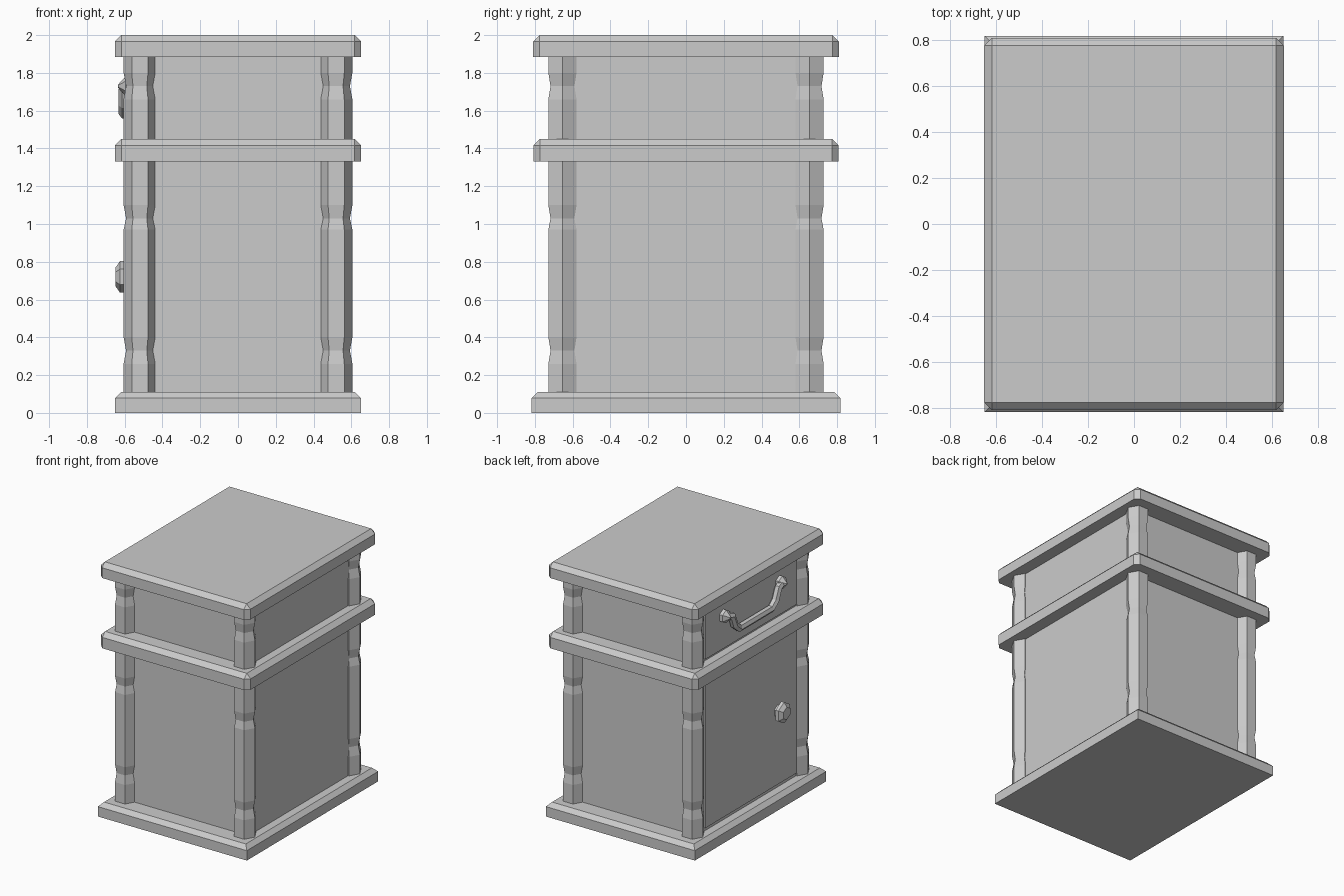
import bpy, bmesh, math
from mathutils import Matrix

if "Cube" in bpy.data.objects:
    bpy.data.objects.remove(bpy.data.objects["Cube"])


def finish(name, bm):
    bmesh.ops.recalc_face_normals(bm, faces=bm.faces)
    me = bpy.data.meshes.new(name)
    bm.to_mesh(me)
    bm.free()
    ob = bpy.data.objects.new(name, me)
    bpy.context.collection.objects.link(ob)
    return ob


def box(name, x, y, z0, z1, cx=0, cy=0, bevel=0, corners=False):
    """Box of half sizes x, y; bevels the top rim and optionally the upright corners."""
    bm = bmesh.new()
    bmesh.ops.create_cube(bm, size=1, matrix=Matrix.Translation((cx, cy, (z0 + z1) / 2))
                          @ Matrix.Diagonal((2 * x, 2 * y, z1 - z0, 1)))
    if bevel:
        zm = (z0 + z1) / 2
        edges = [e for e in bm.edges
                 if all(v.co.z > zm for v in e.verts)
                 or (corners and any(v.co.z > zm for v in e.verts))]
        bmesh.ops.bevel(bm, geom=edges, offset=bevel, segments=1, affect='EDGES', profile=0.5)
    return finish(name, bm)


def lathe(name, profile, loc, rot=Matrix(), sides=6):
    """Faceted turned part from (height, radius) pairs along its own z axis."""
    bm = bmesh.new()
    rings = [[bm.verts.new((r * math.cos(math.tau * i / sides), r * math.sin(math.tau * i / sides), h))
              for i in range(sides)] for h, r in profile]
    for a, b in zip(rings, rings[1:]):
        for i in range(sides):
            j = (i + 1) % sides
            bm.faces.new((a[i], a[j], b[j], b[i]))
    bm.faces.new(rings[0][::-1])
    bm.faces.new(rings[-1])
    bm.transform(Matrix.Translation(loc) @ rot)
    return finish(name, bm)


# Slabs
box("base_plinth", 0.65, 0.818, 0, 0.11, bevel=0.032)
box("middle_shelf", 0.652, 0.807, 1.33, 1.45, bevel=0.034, corners=True)
box("table_top", 0.652, 0.81, 1.885, 2.0, bevel=0.034, corners=True)

# Body, door and drawer front
box("lower_body", 0.555, 0.662, 0.1, 1.34)
box("upper_body", 0.555, 0.662, 1.44, 1.9)
box("door", 0.012, 0.57, 0.14, 1.31, cx=-0.557)
box("drawer_front", 0.012, 0.57, 1.47, 1.87, cx=-0.557)

# Hexagonal corner posts with pinched rings
R, P = 0.086, 0.073
lower = [(0.1, R), (0.26, R), (0.33, P), (0.40, R), (0.97, R), (1.03, P), (1.10, R), (1.34, R)]
upper = [(1.44, R), (1.66, R), (1.73, P), (1.80, R), (1.89, R)]
for sx in (-1, 1):
    for sy in (-1, 1):
        tag = ("left" if sx < 0 else "right") + ("_front" if sy < 0 else "_back")
        lathe("lower_post_" + tag, lower, (sx * 0.5195, sy * 0.654, 0))
        lathe("upper_post_" + tag, upper, (sx * 0.5195, sy * 0.654, 0))

# Door knob, pointing to -x
out = Matrix.Rotation(-math.pi / 2, 4, 'Y')
lathe("door_knob", [(0, 0.05), (0.03, 0.045), (0.04, 0.083), (0.065, 0.083), (0.088, 0.05)],
      (-0.56, -0.33, 0.72), out)

# Drawer pull: two pointed mounts and a faceted bail
for s, tag in ((1, "back"), (-1, "front")):
    lathe("pull_mount_" + tag, [(0, 0.052), (0.035, 0.052), (0.075, 0.008)],
          (-0.56, s * 0.35, 1.73), out)
half = [(-0.592, 0.35, 1.73), (-0.602, 0.29, 1.715), (-0.602, 0.255, 1.63), (-0.602, 0.20, 1.585)]
path = half + [(x, -y, z) for x, y, z in reversed(half)]
cu = bpy.data.curves.new("drawer_pull", 'CURVE')
cu.dimensions = '3D'
cu.bevel_depth = 0.03
cu.bevel_resolution = 1
cu.use_fill_caps = True
sp = cu.splines.new('POLY')
sp.use_smooth = False
sp.points.add(len(path) - 1)
for p, co in zip(sp.points, path):
    p.co = (*co, 1)
bpy.context.collection.objects.link(bpy.data.objects.new("drawer_pull", cu))
